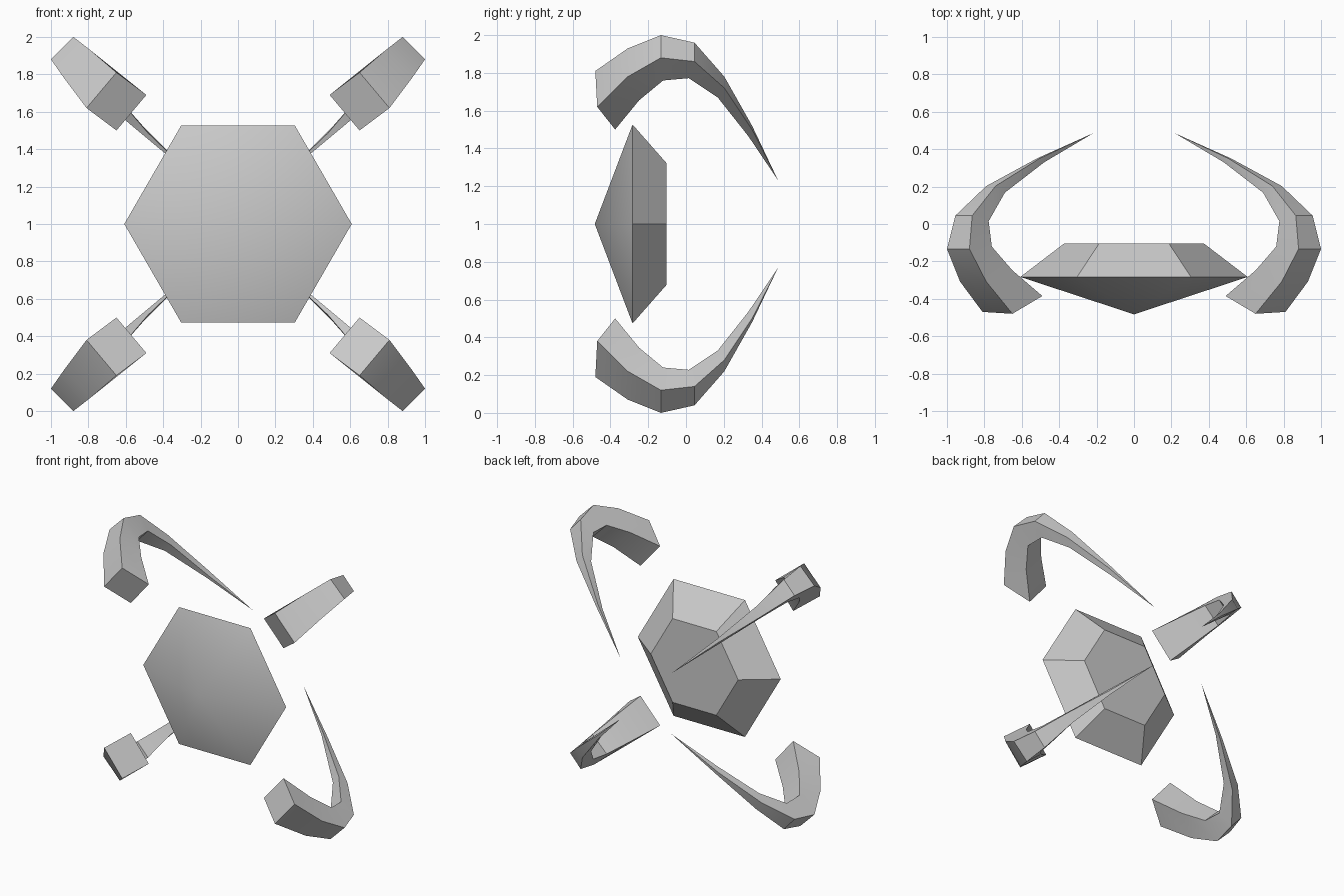
import bpy, bmesh, math
from mathutils import Vector

if "Cube" in bpy.data.objects:
    bpy.data.objects.remove(bpy.data.objects["Cube"])

grey = bpy.data.materials.new("light grey")
grey.diffuse_color = (0.6, 0.6, 0.6, 1)
grey.use_nodes = True
grey.node_tree.nodes["Principled BSDF"].inputs["Base Color"].default_value = grey.diffuse_color


def finish(name, bm):
    bmesh.ops.recalc_face_normals(bm, faces=bm.faces)
    mesh = bpy.data.meshes.new(name)
    bm.to_mesh(mesh)
    bm.free()
    mesh.materials.append(grey)
    obj = bpy.data.objects.new(name, mesh)
    bpy.context.collection.objects.link(obj)
    obj.location.z = 1
    bpy.ops.object.select_all(action='DESELECT')
    obj.select_set(True)
    bpy.context.view_layer.objects.active = obj
    bpy.ops.object.shade_smooth_by_angle(angle=math.radians(30))
    return obj


def loft(bm, rings):
    for a, b in zip(rings, rings[1:]):
        n = len(a)
        for i in range(n):
            bm.faces.new((a[i], a[(i + 1) % n], b[(i + 1) % n], b[i]))


def fan(bm, ring, point):
    tip = bm.verts.new(point)
    for i in range(len(ring)):
        bm.faces.new((ring[i], ring[(i + 1) % len(ring)], tip))


# Hexagonal body: shallow pointed front, bevelled flat back
bm = bmesh.new()
rings = [[bm.verts.new((r * math.cos(i * math.pi / 3), y, r * math.sin(i * math.pi / 3)))
          for i in range(6)] for r, y in ((0.608, -0.283), (0.372, -0.103))]
loft(bm, rings)
fan(bm, rings[0], (0, -0.483, 0))
bm.faces.new(rings[1])
finish("body", bm)

# Curved claw: outer corner, step across the width, step to the inner side
sections = [
    ((0.65, -0.48, 0.81), (0.16, 0.01, -0.19), (-0.16, 0.095, -0.12)),
    ((0.79, -0.308, 0.93), (0.14, 0, -0.15), (-0.14, 0.06, -0.125)),
    ((0.88, -0.133, 1.0), (0.12, 0, -0.12), (-0.12, 0.012, -0.12)),
    ((0.865, 0.045, 0.96), (0.09, 0, -0.10), (-0.088, -0.03, -0.088)),
    ((0.74, 0.203, 0.78), (0.05, 0, -0.06), (-0.05, -0.035, -0.05)),
    ((0.505, 0.35, 0.52), (0.015, 0, -0.02), (-0.025, -0.02, -0.035)),
]
bm = bmesh.new()
rings = []
for corner, width, depth in sections:
    p, w, d = Vector(corner), Vector(width), Vector(depth)
    rings.append([bm.verts.new(q) for q in (p, p + w, p + w + d, p + d)])
loft(bm, rings)
bm.faces.new(rings[0])
fan(bm, rings[-1], (0.215, 0.487, 0.232))
claws = finish("claws", bm)

# Repeat the claw at all four corners
mirror = claws.modifiers.new("four corners", 'MIRROR')
mirror.use_axis = (True, False, True)
mirror.use_mirror_merge = False
